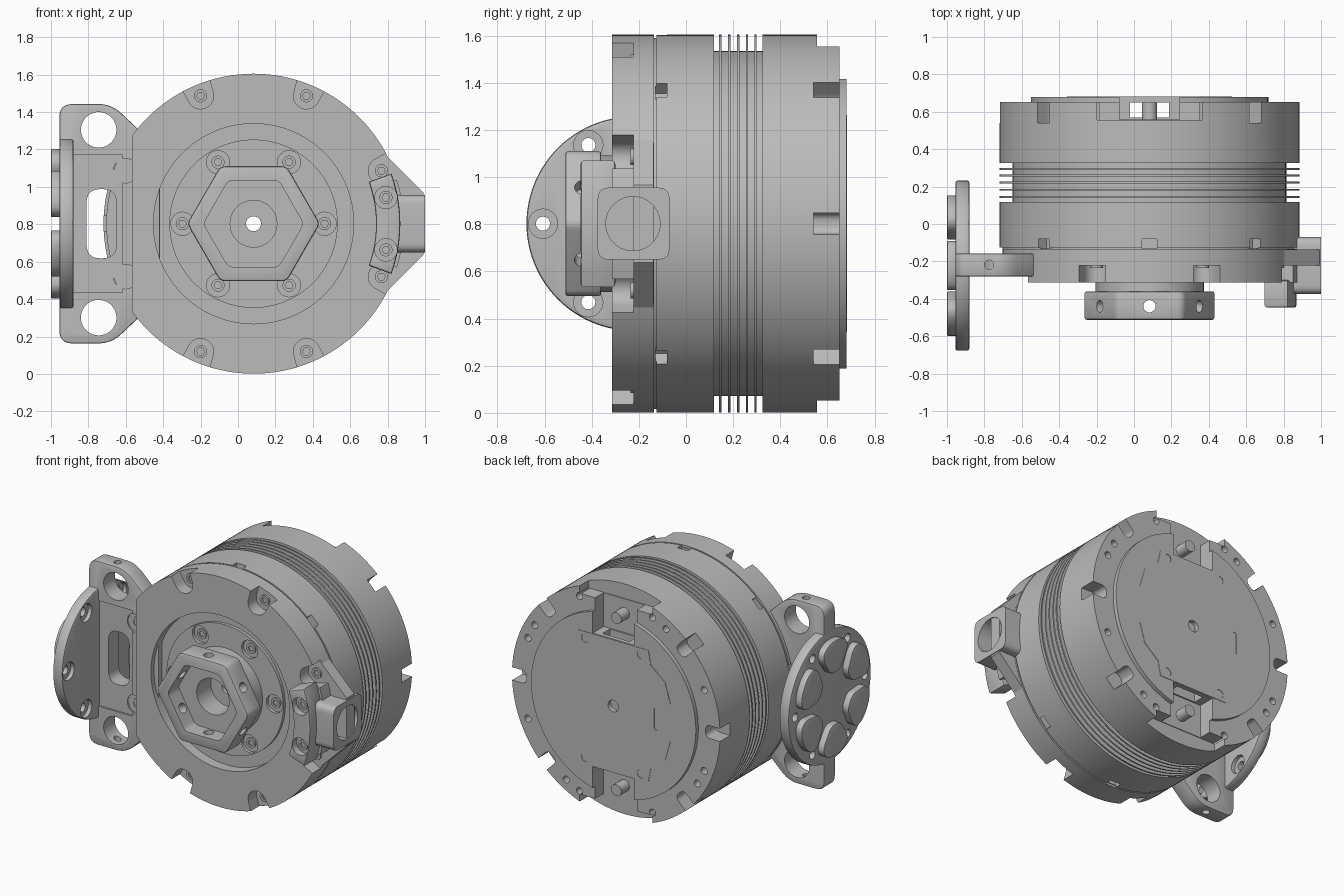
import bpy, bmesh
from math import sin, cos, pi, radians
from mathutils import Matrix, Vector

if "Cube" in bpy.data.objects:
    bpy.data.objects.remove(bpy.data.objects["Cube"])

grey = bpy.data.materials.new("machined_grey")
grey.use_nodes = True
COLOUR = (0.5, 0.5, 0.5, 1)
grey.diffuse_color = COLOUR
grey.node_tree.nodes["Principled BSDF"].inputs["Base Color"].default_value = COLOUR

# Everything is laid out around the motor axis, which runs along y
CENTRE = Vector((0.083, 0, 0.803))
R = 0.802
PLACE = {"x": lambda u, v, t: (t, u, v),
         "y": lambda u, v, t: (u, t, v),
         "z": lambda u, v, t: (u, v, t)}


def ring(r, u=0, v=0, n=32, start=0):
    return [(u + r * cos(start + 2 * pi * i / n), v + r * sin(start + 2 * pi * i / n)) for i in range(n)]


def rect(u0, u1, v0, v1):
    return [(u0, v0), (u1, v0), (u1, v1), (u0, v1)]


def turn(pts, deg):
    c, s = cos(radians(deg)), sin(radians(deg))
    return [(u * c - v * s, u * s + v * c) for u, v in pts]


def polar(r, deg):
    return r * cos(radians(deg)), r * sin(radians(deg))


def rounded(pts, r, steps=6):
    out = []
    for i, p in enumerate(pts):
        p, a, b = Vector(p), Vector(pts[i - 1]), Vector(pts[(i + 1) % len(pts)])
        a = p + (a - p).normalized() * min(r, (a - p).length * 0.49)
        b = p + (b - p).normalized() * min(r, (b - p).length * 0.49)
        for k in range(steps + 1):
            t = k / steps
            out.append(tuple(a * (1 - t) ** 2 + p * 2 * t * (1 - t) + b * t * t))
    return out


def solid(name, pts, axis, a, b, spin=0, bevel=0):
    """Extrude an outline along an axis, spinning it about the motor axis."""
    bm = bmesh.new()
    low = [bm.verts.new(PLACE[axis](u, v, a)) for u, v in pts]
    high = [bm.verts.new(PLACE[axis](u, v, b)) for u, v in pts]
    bm.faces.new(low)
    bm.faces.new(high)
    for i in range(len(pts)):
        bm.faces.new((low[i - 1], low[i], high[i], high[i - 1]))
    bmesh.ops.recalc_face_normals(bm, faces=bm.faces)
    if bevel:
        rims = [e for e in bm.edges if (e.verts[0] in low) == (e.verts[1] in low)]
        bmesh.ops.bevel(bm, geom=rims, offset=bevel, segments=2, profile=0.5, affect="EDGES")
    bm.transform(Matrix.Translation(CENTRE) @ Matrix.Rotation(radians(spin), 4, "Y"))
    mesh = bpy.data.meshes.new(name)
    bm.to_mesh(mesh)
    bm.free()
    mesh.materials.append(grey)
    ob = bpy.data.objects.new(name, mesh)
    bpy.context.collection.objects.link(ob)
    return ob


def cut(ob, *args, **kw):
    tool = solid("cutter", *args, **kw)
    tool.hide_render = True
    mod = ob.modifiers.new("cut", "BOOLEAN")
    mod.operation, mod.solver, mod.object = "DIFFERENCE", "EXACT", tool
    bpy.context.view_layer.objects.active = ob
    bpy.ops.object.modifier_apply(modifier=mod.name)
    bpy.data.objects.remove(tool)


def screw(name, u, v, front, back, r=0.035):
    ob = solid(name, ring(r, u, v, 20), "y", front, back)
    cut(ob, ring(r * 0.6, u, v, 6), "y", front - 0.01, front + 0.015)


EIGHTHS = [22.5 + 45 * i for i in range(8)]
SIXTHS = [60 * i for i in range(6)]

# Front plate with its round recess and screw notches
plate = solid("front_plate", ring(R, n=128), "y", -0.313, -0.135)
cut(plate, ring(0.535, n=96), "y", -0.4, -0.24)
cut(plate, rect(-1, -0.65, -0.9, 0.9), "y", -0.4, -0.26)
for deg in EIGHTHS:
    u, v = polar(0.74, deg)
    if u > -0.6:
        notch = ring(0.07, 0.74, 0, 24, pi / 2)[:13] + [(0.9, -0.09), (0.9, 0.09)]
        cut(plate, turn(notch, deg), "y", -0.4, -0.222)
        screw("plate_screw", u, v, -0.235, -0.2)
    else:
        screw("bracket_screw", u, v, -0.265, -0.2)

# Side bracket with two ears
half = [(-1.038, 0.64), (-0.76, 0.64), (-0.6, 0.49), (-0.5, 0.35)]
ears = half + [(u, -v) for u, v in reversed(half)]
bracket = solid("ear_bracket", rounded(ears, 0.07), "y", -0.28, -0.157, bevel=0.008)
cut(bracket, rect(-0.975, -0.7, -0.368, 0.368), "y", -0.3, -0.268)
slot = rounded(rect(-0.893, -0.733, -0.185, 0.185), 0.075)
for part in (bracket, plate):
    cut(part, slot, "y", -0.4, -0.1)
for side in (1, -1):
    cut(bracket, ring(0.095, -0.828, side * 0.502, 40), "y", -0.4, 0)
    cut(bracket, ring(0.025, -0.858, -0.218, 16), "z", side * 0.5, side * 0.7)
    cut(bracket, ring(0.065, *polar(0.74, 180 + side * 22.5)), "y", -0.4, -0.25)

# Side wheel with six raised pads
WY = -0.222
wheel = solid("side_wheel", ring(0.455, WY, 0, 96), "x", -1.038, -0.963, bevel=0.012)
cut(wheel, ring(0.03, WY, 0, 20), "x", -1.2, -0.9)
pad = [(0.18, -0.05), (0.3, -0.135), (0.365, -0.125), (0.4, -0.05),
       (0.4, 0.05), (0.365, 0.125), (0.3, 0.135), (0.18, 0.05)]
for deg in SIXTHS:
    shape = [(u + WY, v) for u, v in turn(rounded(pad, 0.04), deg + 30)]
    solid("wheel_pad", shape, "x", -1.083, -1.03, bevel=0.006)
    u, v = polar(0.385, deg)
    cut(wheel, ring(0.03, u + WY, v, 20), "x", -1.2, -0.9)
    cut(wheel, ring(0.062, u + WY, v, 24), "x", -0.99, -0.9)

# Gusset and bored lug on the other side
solid("lug_gusset", [(0.5, 0.377), (0.697, 0.377), (0.91, 0.165),
                     (0.91, -0.165), (0.697, -0.377), (0.5, -0.377)], "y", -0.222, -0.137)
lug = solid("bored_lug", rounded(rect(-0.375, -0.07, -0.153, 0.153), 0.05), "x", 0.76, 0.917)
cut(lug, ring(0.115, -0.225, 0, 40), "x", 0.81, 1)

# Curved clamp block on the front plate
arc = [polar(0.785, -20 + 4 * i) for i in range(11)] + [polar(0.655, 20 - 4 * i) for i in range(11)]
clamp = solid("clamp_block", arc, "y", -0.447, -0.3, bevel=0.012)
for side in (1, -1):
    cut(clamp, ring(0.06, 0.708, side * 0.14, 24), "y", -0.5, -0.4)
    screw("clamp_screw", 0.708, side * 0.14, -0.42, -0.39)

# Output disc, hub and hexagonal coupling
disc = solid("output_disc", ring(0.45, n=80), "y", -0.262, -0.2)
hub = solid("output_hub", ring(0.29, n=64), "y", -0.37, -0.21)
coupling = solid("hex_coupling", rounded(ring(0.355, n=6), 0.03), "y", -0.512, -0.36, bevel=0.012)
cut(coupling, rounded(ring(0.268, n=6), 0.03), "y", -0.6, -0.395)
for part in (coupling, hub, disc):
    cut(part, ring(0.125, n=40), "y", -0.6, -0.225)
for deg in SIXTHS:
    cut(coupling, ring(0.033, 0, -0.44, 20), "z", 0.2, 0.4, spin=deg)
    u, v = polar(0.38, deg)
    cut(disc, ring(0.062, u, v, 24), "y", -0.4, -0.23)
    screw("disc_screw", u, v, -0.25, -0.22)

# Motor body with cooling fins
collar = solid("seam_collar", ring(R - 0.015, n=96), "y", -0.2, -0.05)
front_ring = solid("front_body_ring", ring(R, n=128), "y", -0.125, 0.118)
for k in range(8):
    for part in (front_ring, collar):
        cut(part, turn(rect(0.74, 0.9, -0.04, 0.04), 45 * k), "y", -0.13, -0.08)
core = solid("fin_core", ring(0.732, n=96), "y", 0.05, 0.37)
fins = [solid("cooling_fin", ring(R, n=128), "y", y - 0.005, y + 0.005)
        for y in (0.145, 0.183, 0.221, 0.259, 0.295)]

# Rear ring with notches, screw holes and cable openings
rear = solid("rear_body_ring", ring(R, n=128), "y", 0.325, 0.652)
for k in range(8):
    if k not in (2, 6):
        notch = rounded(rect(0.69, 0.95, -0.045, 0.045), 0.04)
        cut(rear, turn(notch, 45 * k), "y", 0.54, 0.7)
for deg in EIGHTHS + [d + 9 for d in EIGHTHS[::2]]:
    cut(rear, ring(0.024, *polar(0.735, deg), 16), "y", 0.5, 0.7)
cover = solid("rear_cover", ring(0.635, n=96), "y", 0.65, 0.68)
for side in (1, -1):
    cut(rear, rect(-0.28, 0.28, side * 0.7, side * 0.9), "y", 0.555, 0.7)
    for part in (rear, cover):
        cut(part, rect(-0.16, 0.16, side * 0.465, side * 0.9), "y", 0.56, 0.7)
    solid("cable_post", ring(0.04, 0, side * 0.6, 20), "y", 0.55, 0.65)
cut(rear, rect(-0.105, 0.105, -0.9, 0.9), "y", 0.57, 0.65)

# Stepped access panel on the rear cover
quarter = [(0.27, 0.46), (0.29, 0.36), (0.4, 0.27), (0.44, 0.13)]
upper = quarter + [(u, -v) for u, v in reversed(quarter)]
panel = solid("rear_panel", upper + [(-u, -v) for u, v in upper], "y", 0.652, 0.683)
cut(panel, rounded(rect(-0.355, -0.315, -0.08, 0.08), 0.02), "y", 0.66, 0.7)
for su in (1, -1):
    for sv in (1, -1):
        cut(panel, ring(0.03, su * 0.215, sv * 0.415, 20), "y", 0.667, 0.7)

# Hollow shaft through the whole motor
for part in [hub, disc, plate, collar, front_ring, core, rear, cover, panel] + fins:
    cut(part, ring(0.04, n=24), "y", -1, 1)

for ob in bpy.context.scene.objects:
    ob.select_set(ob.type == "MESH")
    if ob.type == "MESH":
        bpy.context.view_layer.objects.active = ob
bpy.ops.object.shade_smooth_by_angle(angle=radians(30))
